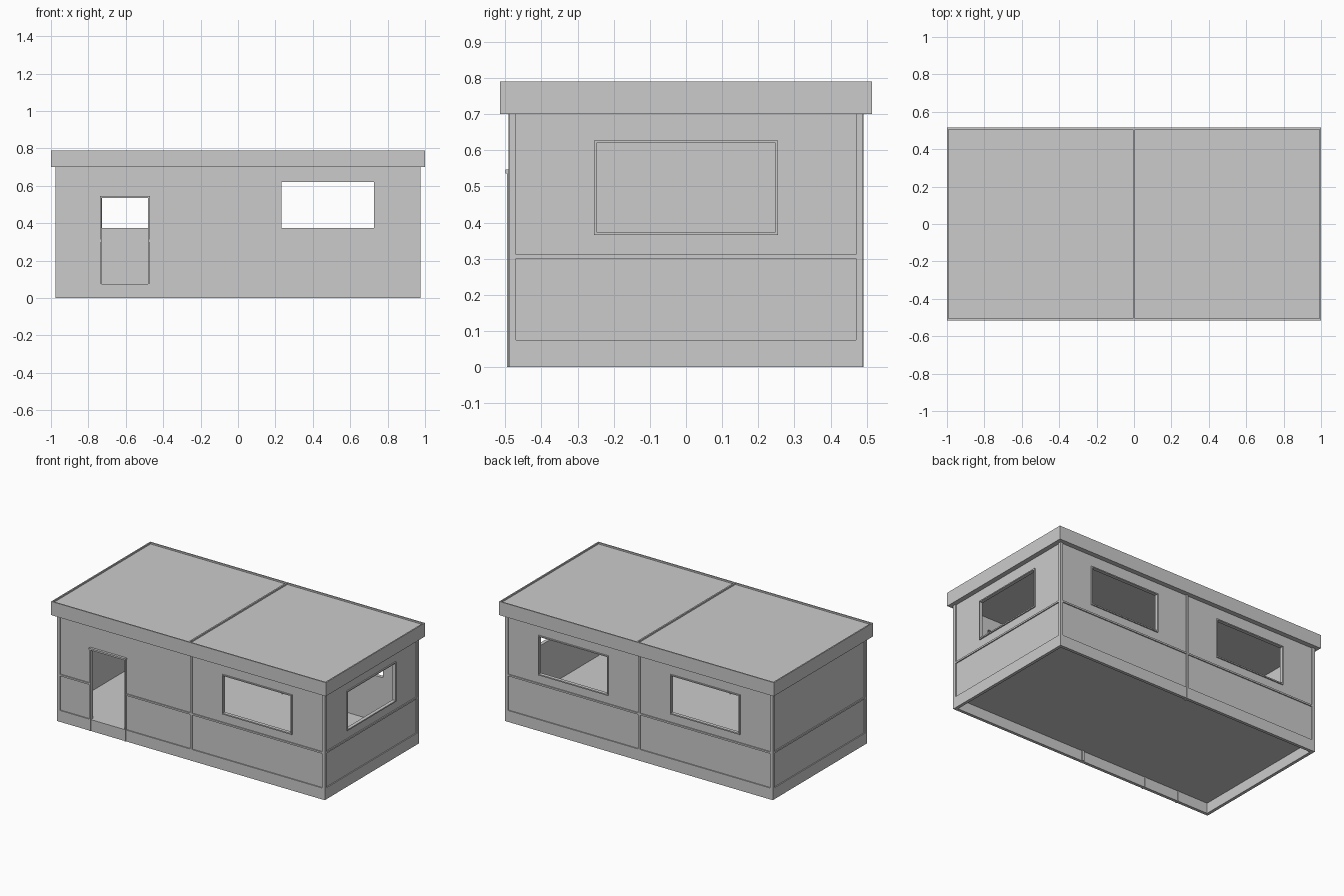
import bpy, bmesh
from math import pi
from mathutils import Matrix, Vector

if "Cube" in bpy.data.objects:
    bpy.data.objects.remove(bpy.data.objects["Cube"])


def make_object(name, bm, matrix):
    bmesh.ops.recalc_face_normals(bm, faces=bm.faces[:])
    mesh = bpy.data.meshes.new(name)
    bm.to_mesh(mesh)
    bm.free()
    mesh.transform(matrix)
    obj = bpy.data.objects.new(name, mesh)
    bpy.context.collection.objects.link(obj)
    return obj


def plate(name, u0, u1, z0, z1, front, back, hole=None, matrix=Matrix()):
    """Upright plate in wall space (u, y, z), optionally with a rectangular hole."""
    us, zs = [u0, u1], [z0, z1]
    if hole:
        us = [u0, hole[0], hole[1], u1]
        zs = [z0, hole[2], hole[3], z1]
    bm = bmesh.new()
    grid = [[bm.verts.new((u, front, z)) for z in zs] for u in us]
    for i in range(len(us) - 1):
        for j in range(len(zs) - 1):
            if hole and i == 1 and j == 1:
                continue
            bm.faces.new((grid[i][j], grid[i + 1][j], grid[i + 1][j + 1], grid[i][j + 1]))
    ext = bmesh.ops.extrude_face_region(bm, geom=bm.faces[:], use_keep_orig=True)
    moved = [g for g in ext["geom"] if isinstance(g, bmesh.types.BMVert)]
    bmesh.ops.translate(bm, vec=Vector((0, back - front, 0)), verts=moved)
    return make_object(name, bm, matrix)


BASE, TOP = 0.075, 0.70
RAIL0, RAIL1 = 0.301, 0.312
WIN_Z = (0.37, 0.625)
DOOR = (-0.733, -0.477, BASE, 0.54)


def wall(side, angle, half, dist, bays):
    """Skirt, rails, recessed panels and window frames for one side."""
    m = Matrix.Rotation(angle, 4, 'Z')
    out, inner = -dist, -dist + 0.02
    plate(side + "_skirt", -half, half, 0, BASE, out, inner, matrix=m)
    for n, (u0, u1, opening) in enumerate(bays):
        name = f"{side}_{n + 1}"
        hole = rails = None
        rails = [(u0, u1)]
        if opening == "door":
            hole = DOOR
            rails = [(u0, DOOR[0]), (DOOR[1], u1)]
        elif opening:
            hole = (*opening, *WIN_Z)
        # recessed panel and its mid rail
        plate(name + "_panel", u0, u1, BASE - 0.003, TOP, out + 0.007, inner, hole, m)
        for a, b in rails:
            plate(name + "_rail", a, b, RAIL0, RAIL1, out, out + 0.008, matrix=m)
        # window frame
        if opening and opening != "door":
            a, b = opening
            t = 0.006
            plate(name + "_window_frame", a - 0.004, b + 0.004, WIN_Z[0] - 0.004, WIN_Z[1] + 0.002,
                  out - 0.001, inner + 0.002, (a + t - 0.003, b - t + 0.003, WIN_Z[0] + 0.004, WIN_Z[1] - 0.005), m)


long_win = (0.23, 0.73)
left_win = (-0.73, -0.23)
wall("front", 0, 0.955, 0.49, [(-0.955, -0.007, "door"), (0.007, 0.955, long_win)])
wall("right", pi / 2, 0.47, 0.975, [(-0.47, 0.47, (-0.25, 0.25))])
wall("back", pi, 0.955, 0.49, [(-0.955, -0.007, left_win), (0.007, 0.955, long_win)])
wall("left", -pi / 2, 0.47, 0.975, [(-0.47, 0.47, None)])

# corner posts and centre posts
for sx in (-0.965, 0.965):
    for sy in (-0.48, 0.48):
        plate("corner_post", sx - 0.01, sx + 0.01, 0, TOP, sy - 0.01, sy + 0.01)
for angle in (0, pi):
    plate("centre_post", -0.007, 0.007, 0, TOP, -0.491, -0.462,
          matrix=Matrix.Rotation(angle, 4, 'Z'))

# door surround: two jambs and a projecting lintel
for u in (DOOR[0], DOOR[1]):
    plate("door_jamb", u - 0.004, u + 0.004, 0, DOOR[3], -0.495, -0.465)
plate("door_lintel", DOOR[0] - 0.006, DOOR[1] + 0.006, DOOR[3] - 0.004, DOOR[3] + 0.007, -0.499, -0.465)

# floor slab
plate("floor", -0.956, 0.956, 0.068, BASE, -0.471, 0.471)

# roof slab with two sunken fields inside a thin rim
bm = bmesh.new()
bmesh.ops.create_cube(bm, size=1, matrix=Matrix.LocRotScale(
    Vector((0, 0, 0.745)), None, Vector((2, 1.03, 0.09))))
bmesh.ops.bisect_plane(bm, geom=bm.verts[:] + bm.edges[:] + bm.faces[:],
                       plane_co=(0, 0, 0), plane_no=(1, 0, 0))
bm.normal_update()
fields = [f for f in bm.faces if f.normal.z > 0.9]
bmesh.ops.inset_individual(bm, faces=fields, thickness=0.012)
for v in {v for f in fields for v in f.verts}:
    if abs(v.co.x) < 0.1:
        v.co.x = 0.005 if v.co.x > 0 else -0.005
sunk = bmesh.ops.extrude_discrete_faces(bm, faces=fields)["faces"]
bmesh.ops.translate(bm, vec=Vector((0, 0, -0.01)), verts=list({v for f in sunk for v in f.verts}))
make_object("roof", bm, Matrix())
